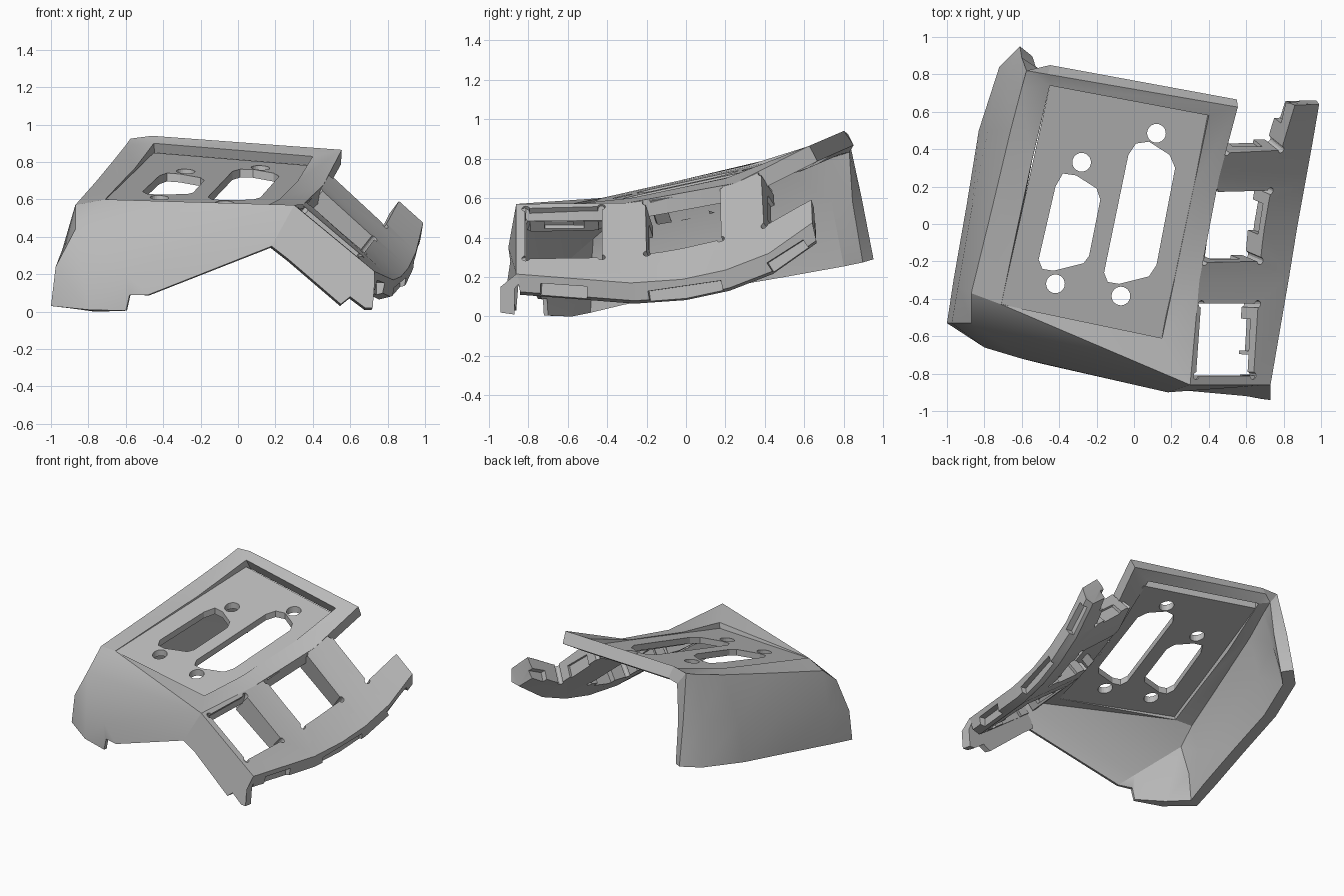
import bpy, bmesh, math
from mathutils import Vector, Matrix

cube = bpy.data.objects.get("Cube")
if cube:
    bpy.data.objects.remove(cube, do_unlink=True)

grey = bpy.data.materials.new("matte grey")
grey.use_nodes = True
grey.diffuse_color = (0.5, 0.5, 0.5, 1)
grey.node_tree.nodes["Principled BSDF"].inputs["Base Color"].default_value = (0.5, 0.5, 0.5, 1)


def add_object(name, bm):
    mesh = bpy.data.meshes.new(name)
    bm.to_mesh(mesh)
    bm.free()
    mesh.materials.append(grey)
    obj = bpy.data.objects.new(name, mesh)
    bpy.context.collection.objects.link(obj)
    return obj


def bake(obj):
    """Replace the mesh by its modified result."""
    dg = bpy.context.evaluated_depsgraph_get()
    mesh = bpy.data.meshes.new_from_object(obj.evaluated_get(dg))
    obj.modifiers.clear()
    obj.data = mesh


def smooth(obj, degrees):
    bpy.ops.object.select_all(action='DESELECT')
    obj.select_set(True)
    bpy.context.view_layer.objects.active = obj
    bpy.ops.object.shade_smooth_by_angle(angle=math.radians(degrees))


def loft(bm, rings):
    """Join equal closed rings and cap both ends."""
    rows = [[bm.verts.new(p) for p in ring] for ring in rings]
    n = len(rows[0])
    for a, b in zip(rows, rows[1:]):
        for i in range(n):
            bm.faces.new((a[i], a[(i + 1) % n], b[(i + 1) % n], b[i]))
    bm.faces.new(rows[0])
    bm.faces.new(rows[-1][::-1])
    bmesh.ops.recalc_face_normals(bm, faces=bm.faces[:])


def cut(obj, cutters):
    for c in cutters:
        c.hide_render = True
        mod = obj.modifiers.new("cut", 'BOOLEAN')
        mod.object, mod.operation, mod.solver = c, 'DIFFERENCE', 'EXACT'
    bake(obj)
    for c in cutters:
        bpy.data.objects.remove(c, do_unlink=True)


# Shared edge where the frame meets the key panel
ridge = [(.30, -.86, .57), (.35, -.3, .575), (.455, .25, .675), (.555, .625, .865)]
corner = ridge[0]

# Side wall columns: top, middle, bottom
side = [
    [(-.87, -.53, .44), (-.975, -.53, .24), (-1, -.53, .03)],
    [(-.87, -.37, .57), (-.94, -.33, .33), (-.965, -.3, .07)],
    [(-.755, .1, .7), (-.865, .1, .42), (-.895, .1, .14)],
    [(-.66, .5, .815), (-.78, .5, .5), (-.83, .5, .21)],
    [(-.6, .73, .89), (-.68, .77, .6), (-.72, .84, .27)],
    [(-.575, .82, .925), (-.6, .89, .6), (-.61, .95, .29)],
]
tops = [col[0] for col in side]
peak = (-.46, .8, .94)

# Rim of the recessed opening
rim_l = [(-.71, -.43, .6), (-.63, -.05, .685), (-.55, .32, .768), (-.45, .74, .9)]
rim_r = [(.15, -.61, .565), (.22, -.28, .6), (.32, .2, .7), (.4, .58, .83)]

# Front wall points
toe, foot, brow = (-.8, -.66, .01), (-.6, -.72, .005), (-.6, -.72, .2)
step_a, step_b, arch = (-.58, -.725, .09), (-.48, -.75, .09), (.18, -.9, .35)

faces = []
for a, b in zip(side, side[1:]):
    for i in range(2):
        faces.append((a[i], a[i + 1], b[i + 1], b[i]))
for i in range(3):
    faces.append((rim_r[i], ridge[i], ridge[i + 1], rim_r[i + 1]))
    faces.append((rim_l[i], rim_l[i + 1], tops[i + 2], tops[i + 1]))
low = side[0]
faces += [
    (rim_l[3], tops[5], tops[4]),
    (rim_l[3], peak, tops[5]),
    (rim_l[3], rim_r[3], ridge[3], peak),
    (tops[0], rim_l[0], tops[1]),
    (tops[0], corner, rim_l[0]),
    (corner, rim_r[0], rim_l[0]),
    (low[0], low[1], toe), (low[1], low[2], toe),
    (low[0], toe, brow), (brow, toe, foot),
    (low[0], brow, corner), (brow, foot, step_a),
    (brow, step_a, step_b), (brow, step_b, arch, corner),
]

# Main cover: frame, side wall and front wall as one shell, thin along the arch
bm = bmesh.new()
verts = {p: bm.verts.new(p) for p in dict.fromkeys(p for f in faces for p in f)}
for f in faces:
    bm.faces.new([verts[p] for p in f])
bmesh.ops.recalc_face_normals(bm, faces=bm.faces[:])
bm.normal_update()
if sum(f.normal.z * f.calc_area() for f in bm.faces) < 0:
    bmesh.ops.reverse_faces(bm, faces=bm.faces[:])
cover = add_object("cover_shell", bm)
group = cover.vertex_groups.new(name="thickness")
for v in cover.data.vertices:
    thin = v.co.y < -.7 and v.co.z < .4
    group.add([v.index], .25 if thin else 1, 'REPLACE')
mod = cover.modifiers.new("thickness", 'SOLIDIFY')
mod.thickness, mod.offset, mod.use_even_offset = .088, -1, True
mod.vertex_group = group.name
bake(cover)
smooth(cover, 22)


# Recessed mounting plate
def floor_z(x, y):
    return .665 + .225 * y - .04 * x


def prism(name, outline, up, down):
    bm = bmesh.new()
    loft(bm, [[(x, y, floor_z(x, y) + d) for x, y in outline] for d in (up, down)])
    return add_object(name, bm)


quad = [rim_l[0], rim_r[0], rim_r[3], rim_l[3]]
plate = prism("mounting_plate", [(p[0], p[1]) for p in quad], 0, -.045)

slots = [
    [(-.51, -.19), (-.49, -.24), (-.43, -.25), (-.27, -.21), (-.24, -.17),
     (-.18, .13), (-.2, .19), (-.31, .26), (-.38, .27), (-.42, .2)],
    [(-.16, -.26), (-.14, -.31), (-.08, -.32), (.08, -.28), (.12, -.22),
     (.22, .3), (.19, .37), (.08, .44), (.01, .43), (-.03, .37)],
]
for cx, cy in [(-.28, .33), (.12, .485), (-.42, -.32), (-.07, -.385)]:
    angles = [math.tau * k / 24 for k in range(24)]
    slots.append([(cx + .05 * math.cos(a), cy + .05 * math.sin(a)) for a in angles])
cut(plate, [prism("slot_cutter", s, .2, -.2) for s in slots])

# Sloping key panel
upper = ridge[:2] + [(.4, -.02, .612)] + ridge[2:3] + [(.503, .43, .76)] + ridge[3:]
outer = [(.73, -.86, .215), (.83, -.28, .17), (.872, -.02, .188),
         (.912, .2, .235), (.952, .42, .32), (.99, .64, .475)]
drop_u, drop_l = Vector((-.1, .02, -.12)), Vector((-.015, .02, -.09))
heel = Vector((-.075, .02, -.105))
bm = bmesh.new()
loft(bm, [[u, l, Vector(l) + drop_l, Vector(l) + heel, Vector(u) + drop_u]
          for u, l in zip(upper, outer)])
panel = add_object("key_panel", bm)


def box(lo, hi, frame):
    bm = bmesh.new()
    bmesh.ops.create_cube(bm, size=1)
    lo, hi = Vector(lo), Vector(hi)
    bm.transform(frame @ Matrix.Translation((lo + hi) / 2) @ Matrix.Diagonal((*(hi - lo), 1)))
    return add_object("key_cutter", bm)


def axes(centre, u, v):
    u, v = Vector(u).normalized(), Vector(v).normalized()
    n = u.cross(v).normalized()
    return Matrix.Translation(centre) @ Matrix((u, v, n)).transposed().to_4x4()


def key_cutters(frame, stretch=0):
    """Square opening with clip recesses and corner reliefs."""
    result = [
        box((-.2 - stretch * .1, -.195, -.4), (.2, .195 + stretch, .3), frame),
        box((-.1, -.215, -.3), (.1, 0, -.04), frame),
        box((0, -.06, -.3), (.24, .11, -.05), frame),
        box((-.23, -.1, -.135), (0, .1, -.05), frame),
    ]
    for sx in (-1, 1):
        for sy in (-1, 1):
            bm = bmesh.new()
            bmesh.ops.create_cone(bm, cap_ends=True, segments=12, radius1=.02, radius2=.02, depth=.5)
            bm.transform(frame @ Matrix.Translation((sx * .197, sy * .192, 0)))
            result.append(add_object("relief_cutter", bm))
    return result


first = axes((.495, -.62, .42), (.31, 0, -.26), (.02, .4, 0))
second = axes((.545, -.01, .475), (.305, 0, -.24), (.06, .38, .08))
third = axes((.67, .57, .66), (.3, 0, -.24), (.08, .35, .16))
cutters = key_cutters(first) + key_cutters(second) + key_cutters(third, .4)
cutters.append(box((0, -.19, -.4), (.28, -.08, -.05), first))

# Shallow notches along the outer edge of the panel
for centre, v, half in [((.77, -.62, .16), (.1, .58, -.04), .12),
                        ((.88, -.01, .155), (.09, .48, .07), .19),
                        ((.965, .5, .33), (.075, .44, .28), .11)]:
    cutters.append(box((-.05, -half, -.2), (.1, half, 0), axes(centre, (1, -.17, 0), v)))
cut(panel, cutters)
smooth(panel, 20)

# Front lip that closes the end of the key panel
lip = [corner, outer[0], (.73, -.94, .15), (.72, -.94, .02), (.68, -.935, .02),
       (.6, -.92, .08), (.55, -.91, .04), (.27, -.89, .28), arch]
bm = bmesh.new()
loft(bm, [lip, [(x - .005, max(y + .05, -.87), z - .01) for x, y, z in lip]])
add_object("front_lip", bm)
